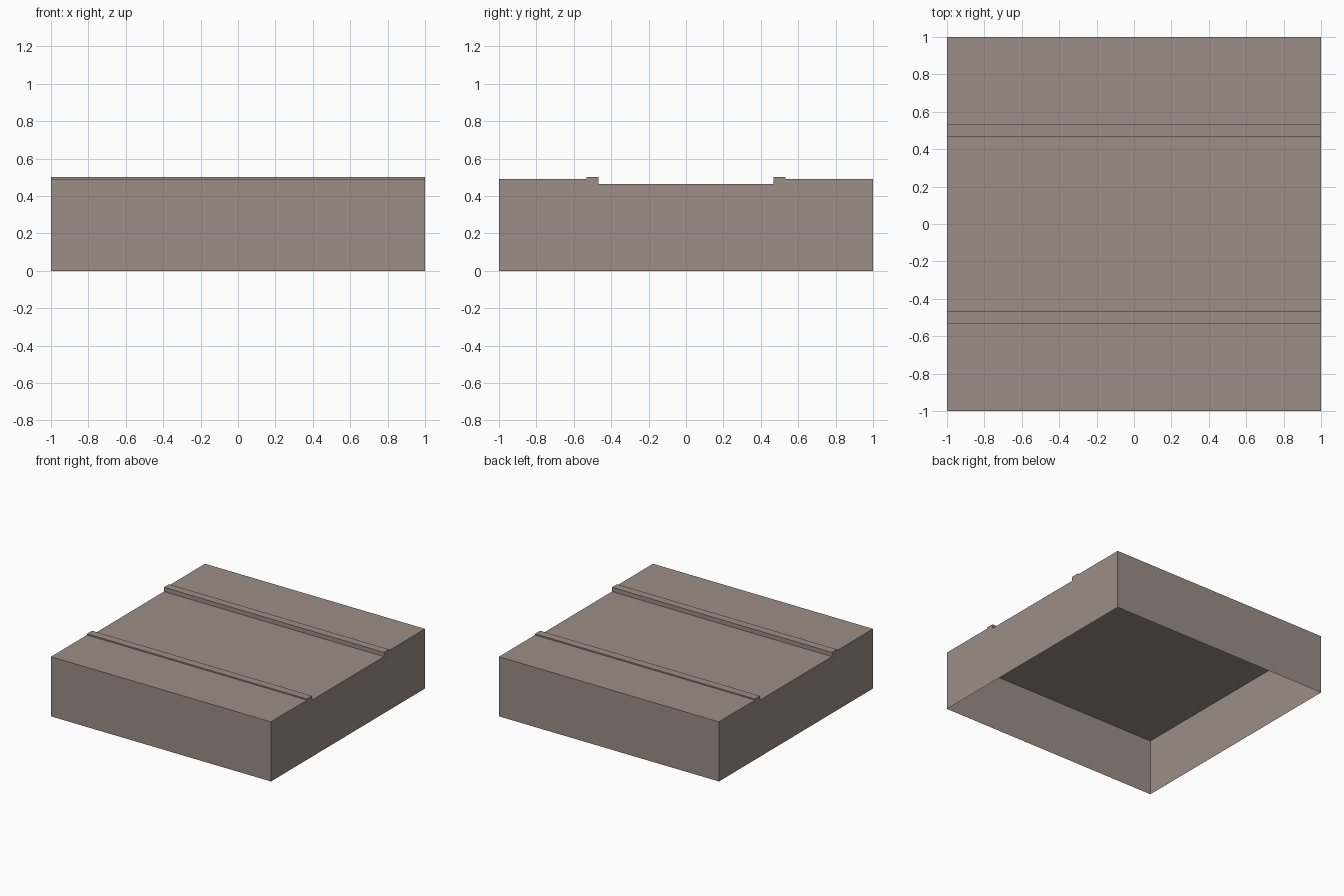
import bpy

if "Cube" in bpy.data.objects:
    bpy.data.objects.remove(bpy.data.objects["Cube"])

stone = bpy.data.materials.new("warm grey stone")
stone.diffuse_color = (0.335, 0.268, 0.238, 1)
stone.use_nodes = True
stone.node_tree.nodes["Principled BSDF"].inputs["Base Color"].default_value = stone.diffuse_color


def add_mesh(name, verts, faces):
    mesh = bpy.data.meshes.new(name)
    mesh.from_pydata(verts, [], faces)
    mesh.materials.append(stone)
    obj = bpy.data.objects.new(name, mesh)
    bpy.context.collection.objects.link(obj)
    return obj


# Cross-section in (y, z): shoulders, raised curbs and sunken channel
FLOOR = 0.465
half = [(1.0, 0.0), (1.0, 0.49), (0.533, 0.49), (0.533, 0.5), (0.467, 0.5), (0.467, FLOOR)]
profile = half + [(-y, z) for y, z in reversed(half)]
n = len(profile)

# Tile shell: profile swept along x, open at the bottom
verts = [(x, y, z) for x in (1, -1) for y, z in profile]
faces = [(i, n + i, n + i + 1, i + 1) for i in range(n - 1)]
faces = [tuple(reversed(f)) for f in faces]
faces += [tuple(range(n)), tuple(reversed(range(n, 2 * n)))]
add_mesh("tile_shell", verts, faces)

# Flat underside of the top, seen through the open bottom
u = FLOOR - 0.002
add_mesh("underside", [(-1, -1, u), (-1, 1, u), (1, 1, u), (1, -1, u)], [(0, 1, 2, 3)])
